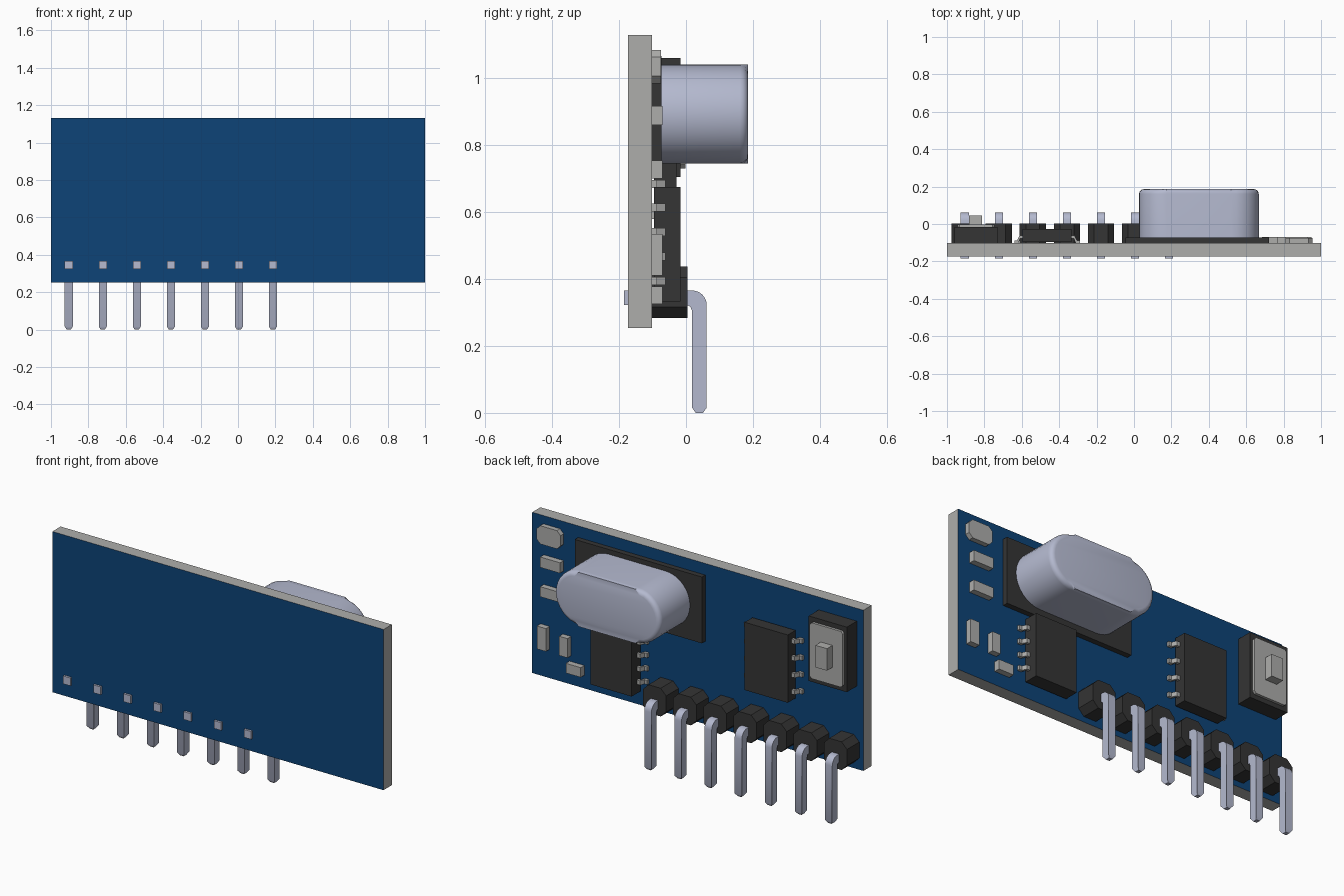
import bpy, bmesh, math
from mathutils import Vector

if "Cube" in bpy.data.objects:
    bpy.data.objects.remove(bpy.data.objects["Cube"], do_unlink=True)


def material(name, r, g, b):
    m = bpy.data.materials.new(name)
    m.use_nodes = True
    m.diffuse_color = (r, g, b, 1)
    m.node_tree.nodes["Principled BSDF"].inputs["Base Color"].default_value = (r, g, b, 1)
    return m


BLUE = material("board_blue", 0.004, 0.056, 0.185)
GREY = material("light_grey", 0.42, 0.42, 0.41)
METAL = material("pale_metal", 0.46, 0.49, 0.63)
BLACK = material("black_plastic", 0.035, 0.035, 0.035)

BACK = -0.102  # rear surface of the board


def prism(name, pts, axis, lo, hi, mat, edit=None):
    """Extrude a 2D outline along one axis."""
    def place(p, d):
        return {"x": (d, p[0], p[1]), "y": (p[0], d, p[1]), "z": (p[0], p[1], d)}[axis]
    bm = bmesh.new()
    a = [bm.verts.new(place(p, lo)) for p in pts]
    b = [bm.verts.new(place(p, hi)) for p in pts]
    bm.faces.new(a)
    bm.faces.new(b)
    n = len(pts)
    for i in range(n):
        bm.faces.new((a[i], a[(i + 1) % n], b[(i + 1) % n], b[i]))
    if edit:
        edit(bm)
    bmesh.ops.recalc_face_normals(bm, faces=bm.faces[:])
    me = bpy.data.meshes.new(name)
    bm.to_mesh(me)
    bm.free()
    me.materials.append(mat)
    ob = bpy.data.objects.new(name, me)
    bpy.context.collection.objects.link(ob)
    return ob


def block(name, x0, x1, z0, z1, y1, mat, y0=BACK, c=0.0, edit=None):
    """Block standing out from the board, with optional chamfered corners."""
    if c:
        pts = [(x0 + c, z0), (x1 - c, z0), (x1, z0 + c), (x1, z1 - c),
               (x1 - c, z1), (x0 + c, z1), (x0, z1 - c), (x0, z0 + c)]
    else:
        pts = [(x0, z0), (x1, z0), (x1, z1), (x0, z1)]
    return prism(name, pts, "y", y0, y1, mat, edit)


def smooth(ob):
    bpy.ops.object.select_all(action="DESELECT")
    ob.select_set(True)
    bpy.context.view_layer.objects.active = ob
    bpy.ops.object.shade_smooth_by_angle(angle=math.radians(35))


# Circuit board: blue faces, grey edges
board = block("circuit_board", -1, 1, 0.253, 1.13, BACK, BLUE, y0=-0.173)
board.data.materials.append(GREY)
for f in board.data.polygons:
    f.material_index = 0 if abs(f.normal.y) > 0.5 else 1


# Bent header pins with tapered ends, each in its own plastic segment
def taper(bm):
    cx = sum(v.co.x for v in bm.verts) / len(bm.verts)
    for v in bm.verts:
        if v.co.z < 0.005:
            v.co.x = cx + (v.co.x - cx) * 0.5


arc = [(0.018 + 0.044 * math.sin(t * math.pi / 12), 0.322 + 0.044 * math.cos(t * math.pi / 12))
       for t in range(7)]
pin_outline = ([(-0.185, 0.366)] + arc +
               [(0.062, 0.016), (0.051, 0), (0.029, 0), (0.018, 0.016),
                (0.018, 0.305), (0.013, 0.318), (0.0, 0.323), (-0.185, 0.323)])
for i in range(7):
    x = -0.905 + 0.182 * i
    smooth(prism(f"header_pin_{i + 1}", pin_outline, "x", x - 0.0215, x + 0.0215, METAL, taper))
    block(f"header_segment_{i + 1}", x - 0.07, x + 0.07, 0.283, 0.437, 0.004, BLACK, c=0.033)

# Crystal can: rounded oblong with a softened rear rim, on a black base
R = 0.148
ZC = 0.893
outline = []
for cx, start in ((0.667 - R, -90), (0.027 + R, 90)):
    for k in range(17):
        t = math.radians(start + 180 * k / 16)
        outline.append((cx + R * math.cos(t), ZC + R * math.sin(t)))


def soften_rim(bm):
    rim = [e for e in bm.edges if all(v.co.y > 0.18 for v in e.verts)]
    bmesh.ops.bevel(bm, geom=rim, offset=0.025, segments=4, profile=0.5, affect="EDGES")


smooth(prism("crystal_can", outline, "y", -0.073, 0.186, METAL, soften_rim))
block("crystal_base", -0.045, 0.722, 0.705, 1.067, -0.073, BLACK)


# Chips with four bent leads per side
def chip(name, x0, x1, z0, z1, y1, pitch, reach):
    block(name, x0, x1, z0, z1, y1, BLACK, y0=-0.095)
    zc = (z0 + z1) / 2
    for side, edge, s in (("left", x1, 1), ("right", x0, -1)):
        strip = [(-0.005, -0.062), (0.4, -0.062), (0.65, -0.087), (1, -0.087),
                 (1, BACK), (0.5, BACK), (0.3, -0.077), (-0.005, -0.077)]
        pts = [(edge + s * u * reach, y) for u, y in strip]
        for k in range(4):
            z = zc + (k - 1.5) * pitch
            prism(f"{name}_{side}_lead_{k + 1}", pts, "z", z - 0.012, z + 0.012, GREY)


chip("amplifier_chip", -0.595, -0.335, 0.545, 0.915, -0.028, 0.092, 0.045)
chip("receiver_chip", 0.34, 0.59, 0.333, 0.675, -0.017, 0.073, 0.045)

# Push switch
block("switch_body", -0.96, -0.73, 0.705, 1.06, -0.016, BLACK)
block("switch_plate", -0.945, -0.745, 0.73, 1.035, -0.002, GREY, y0=-0.016, c=0.012)
block("switch_button", -0.883, -0.813, 0.825, 0.945, 0.045, GREY, y0=-0.002)

# Small surface components
block("corner_pad", 0.81, 0.955, 0.985, 1.085, -0.075, GREY, c=0.022)
for i, (x0, x1, z0, z1) in enumerate(((0.81, 0.93, 0.86, 0.917),
                                      (0.81, 0.93, 0.70, 0.755),
                                      (0.895, 0.95, 0.41, 0.535),
                                      (0.765, 0.815, 0.41, 0.515),
                                      (0.685, 0.775, 0.325, 0.378))):
    block(f"small_component_{i + 1}", x0, x1, z0, z1, -0.07, GREY)
